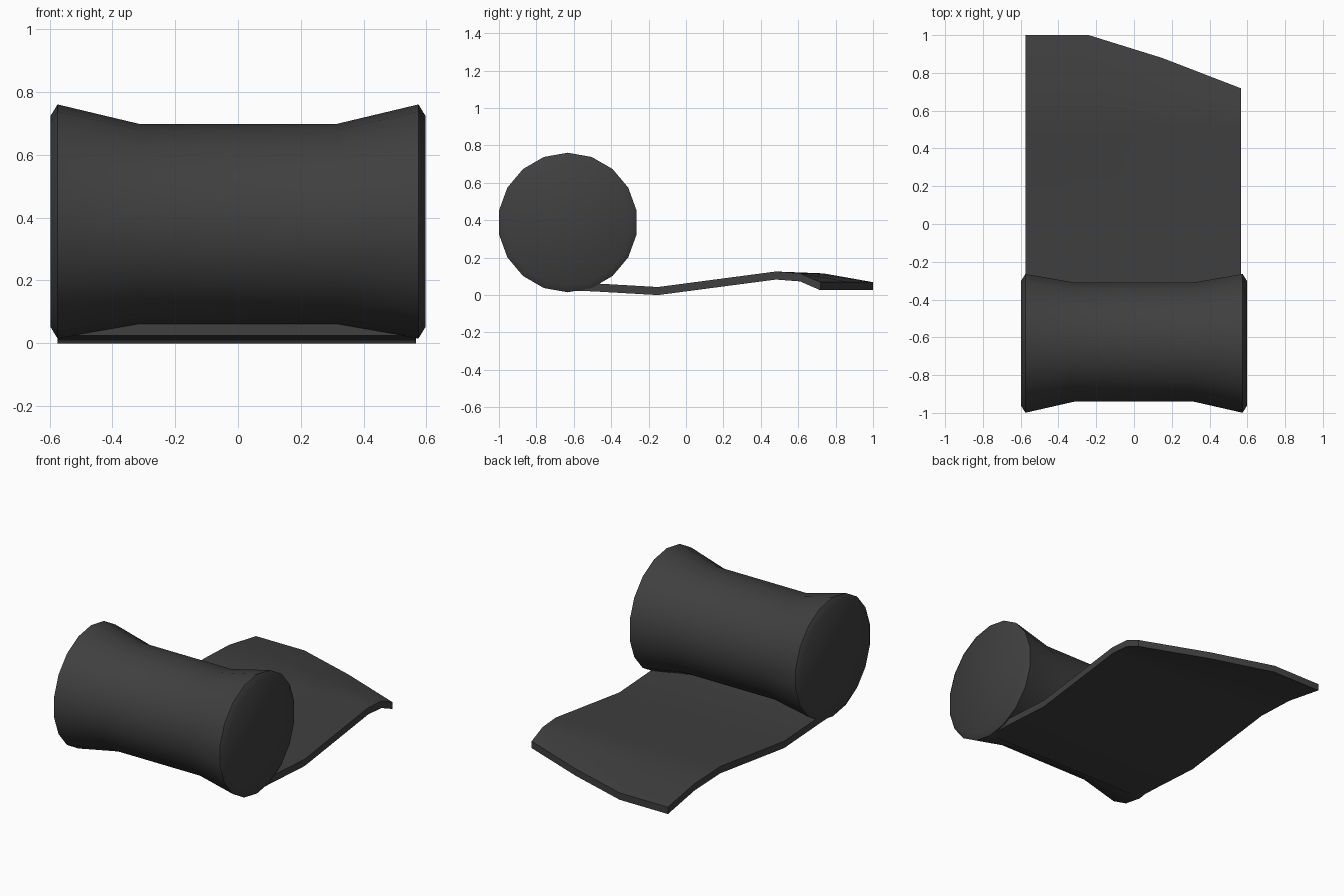
import bpy, bmesh, math

if "Cube" in bpy.data.objects:
    bpy.data.objects.remove(bpy.data.objects["Cube"])

dark = bpy.data.materials.new("dark_fabric")
dark.diffuse_color = (0.05, 0.05, 0.05, 1)
dark.use_nodes = True
dark.node_tree.nodes["Principled BSDF"].inputs["Base Color"].default_value = dark.diffuse_color


def finish(bm, name, angle):
    bmesh.ops.recalc_face_normals(bm, faces=bm.faces)
    mesh = bpy.data.meshes.new(name)
    bm.to_mesh(mesh)
    bm.free()
    mesh.materials.append(dark)
    ob = bpy.data.objects.new(name, mesh)
    bpy.context.collection.objects.link(ob)
    bpy.ops.object.select_all(action='DESELECT')
    ob.select_set(True)
    bpy.context.view_layer.objects.active = ob
    bpy.ops.object.shade_smooth_by_angle(angle=math.radians(angle))
    return ob


def bridge(bm, a, b):
    n = len(a)
    for i in range(n):
        bm.faces.new((a[i], a[(i + 1) % n], b[(i + 1) % n], b[i]))


# Rolled part: 18-sided rings, waisted in the middle, bevelled at the ends
# half profile: x, centre y, centre z, radius
half = [(0.597, -0.632, 0.388, 0.337), (0.575, -0.632, 0.388, 0.373),
        (0.315, -0.625, 0.379, 0.320)]
stations = [(-x, y, z, r) for x, y, z, r in half] + half[::-1]
SIDES = 18
bm = bmesh.new()
rings = []
for x, cy, cz, r in stations:
    rings.append([bm.verts.new((x,
                                cy + r * math.sin(2 * math.pi * i / SIDES),
                                cz + r * math.cos(2 * math.pi * i / SIDES)))
                  for i in range(SIDES)])
for a, b in zip(rings, rings[1:]):
    bridge(bm, a, b)
bm.faces.new(rings[0])
bm.faces.new(rings[-1])
finish(bm, "roll", 35)

# Unrolled flap: wavy sheet, its far end cut on a slant
# rows: y at the long side, y at the short side, underside z
rows = [(-0.64, -0.64, 0.025), (-0.50, -0.50, 0.020), (-0.15, -0.15, 0.0),
        (0.48, 0.48, 0.083), (0.735, 0.61, 0.073), (1.0, 0.718, 0.026)]
# columns: x, blend from long side to short side
cols = [(-0.575, 0), (-0.24, 0), (0.15, 0.43), (0.567, 1)]
THICK = 0.043
bm = bmesh.new()
loops = []
for y0, y1, z in rows:
    low = [bm.verts.new((x, y0 + (y1 - y0) * t, z)) for x, t in cols]
    top = [bm.verts.new((x, y0 + (y1 - y0) * t, z + THICK)) for x, t in cols]
    loops.append(low + top[::-1])
for a, b in zip(loops, loops[1:]):
    bridge(bm, a, b)
for lp in (loops[0], loops[-1]):
    for i in range(3):
        bm.faces.new((lp[i], lp[i + 1], lp[6 - i], lp[7 - i]))
finish(bm, "flap", 35)
